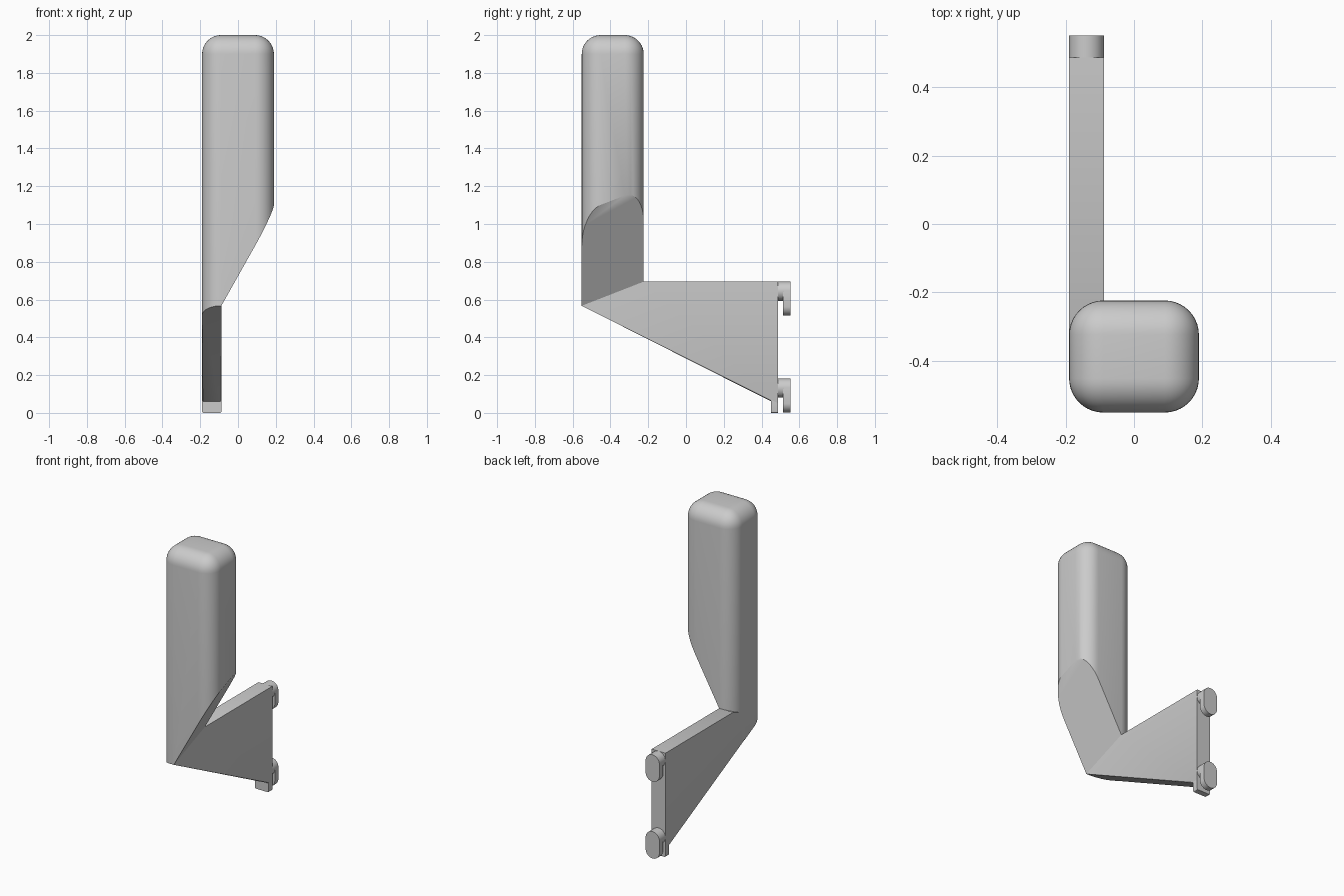
import bpy, bmesh, math
from mathutils import Vector

old = bpy.data.objects.get("Cube")
if old:
    bpy.data.objects.remove(old, do_unlink=True)

grey = bpy.data.materials.new("plain grey")
grey.use_nodes = True
colour = (0.6, 0.6, 0.6, 1)
grey.diffuse_color = colour
grey.node_tree.nodes["Principled BSDF"].inputs["Base Color"].default_value = colour

FRONT, BACK = -0.552, -0.224     # column depth
LEFT, RIGHT = 0.19, -0.19        # column width
INNER = -0.088                   # inner side of the arm
ARM_END, ARM_TOP = 0.488, 0.695
R = 0.1                          # column corner radius
LOW = 0.567                      # height of the arm's front tip
LOWER_SLOPE = 0.505


def finish(name, bm, angle=30):
    bmesh.ops.recalc_face_normals(bm, faces=bm.faces)
    mesh = bpy.data.meshes.new(name)
    bm.to_mesh(mesh)
    bm.free()
    mesh.materials.append(grey)
    obj = bpy.data.objects.new(name, mesh)
    bpy.context.collection.objects.link(obj)
    bpy.ops.object.select_all(action='DESELECT')
    obj.select_set(True)
    bpy.context.view_layer.objects.active = obj
    bpy.ops.object.shade_smooth_by_angle(angle=math.radians(angle))
    return obj


def box(bm, lo, hi):
    lo, hi = Vector(lo), Vector(hi)
    verts = bmesh.ops.create_cube(bm, size=1)["verts"]
    for v in verts:
        v.co = (lo + hi) / 2 + v.co * (hi - lo)


def cut(bm, point, removed_side):
    """Slice off everything on the removed side and close the hole."""
    geom = bm.verts[:] + bm.edges[:] + bm.faces[:]
    res = bmesh.ops.bisect_plane(bm, geom=geom, plane_co=point,
                                 plane_no=removed_side, clear_outer=True)
    rim = [e for e in res["geom_cut"] if isinstance(e, bmesh.types.BMEdge)]
    bmesh.ops.holes_fill(bm, edges=rim, sides=0)


def prism(outline, direction):
    bm = bmesh.new()
    face = bm.faces.new([bm.verts.new(p) for p in outline])
    ext = bmesh.ops.extrude_face_region(bm, geom=[face])["geom"]
    moved = [v for v in ext if isinstance(v, bmesh.types.BMVert)]
    bmesh.ops.translate(bm, verts=moved, vec=direction)
    return bm


def soften(bm, edges, radius, segments):
    bmesh.ops.bevel(bm, geom=edges, offset=radius, segments=segments,
                    profile=0.5, affect='EDGES')


tip = (INNER, FRONT, LOW)
underside = (0, -LOWER_SLOPE, -1)

# Column: rounded block, cut by the slanted face and the arm's underside
bm = bmesh.new()
box(bm, (RIGHT, FRONT, 0), (LEFT, BACK, 2))
soften(bm, [e for e in bm.edges if max(v.co.z for v in e.verts) > 1], R, 10)
cut(bm, tip, (1.78, 0.39, -1))
cut(bm, tip, underside)
finish("column", bm)

# Arm: flat plate with one rounded front corner, sloping below
plan = [(INNER, FRONT, 0), (INNER, ARM_END, 0), (RIGHT, ARM_END, 0)]
for i in range(11):
    a = math.radians(9 * i)
    plan.append((RIGHT + R - R * math.cos(a), FRONT + R - R * math.sin(a), 0))
bm = prism(plan, (0, 0, ARM_TOP))
cut(bm, tip, underside)
cut(bm, tip, (0, -0.39, 1))
bm.normal_update()
side_edges = [e for e in bm.edges
              if abs(e.verts[0].co.x - e.verts[1].co.x) < 0.001
              and abs(e.verts[0].co.y - e.verts[1].co.y) > 0.5
              and all(v.co.z < LOW + 0.01 for v in e.verts)]
soften(bm, side_edges, 0.008, 3)
finish("arm", bm)

# Foot lug under the back of the arm
bm = bmesh.new()
box(bm, (RIGHT, 0.45, 0), (INNER, ARM_END, 0.07))
soften(bm, [e for e in bm.edges if all(v.co.z < 0.01 for v in e.verts)
            and abs(e.verts[0].co.x - e.verts[1].co.x) < 0.001], 0.008, 3)
finish("foot_lug", bm)


# Hooks: round neck and a pill-shaped plate hanging behind it
def pill(name, top, height, y0, y1):
    r = (INNER - RIGHT) / 2
    cx = (INNER + RIGHT) / 2
    straight = height - 2 * r
    outline = []
    for i in range(32):
        a = math.tau * (i + 0.5) / 32
        drop = straight if math.sin(a) < 0 else 0
        outline.append((cx + r * math.cos(a), y0,
                        top - r - drop + r * math.sin(a)))
    finish(name, prism(outline, (0, y1 - y0, 0)))


for label, top in (("upper", ARM_TOP), ("lower", 0.182)):
    pill(label + "_hook_neck", top, 0.102, ARM_END - 0.01, 0.52)
    pill(label + "_hook_plate", top, 0.18, 0.514, 0.552)
